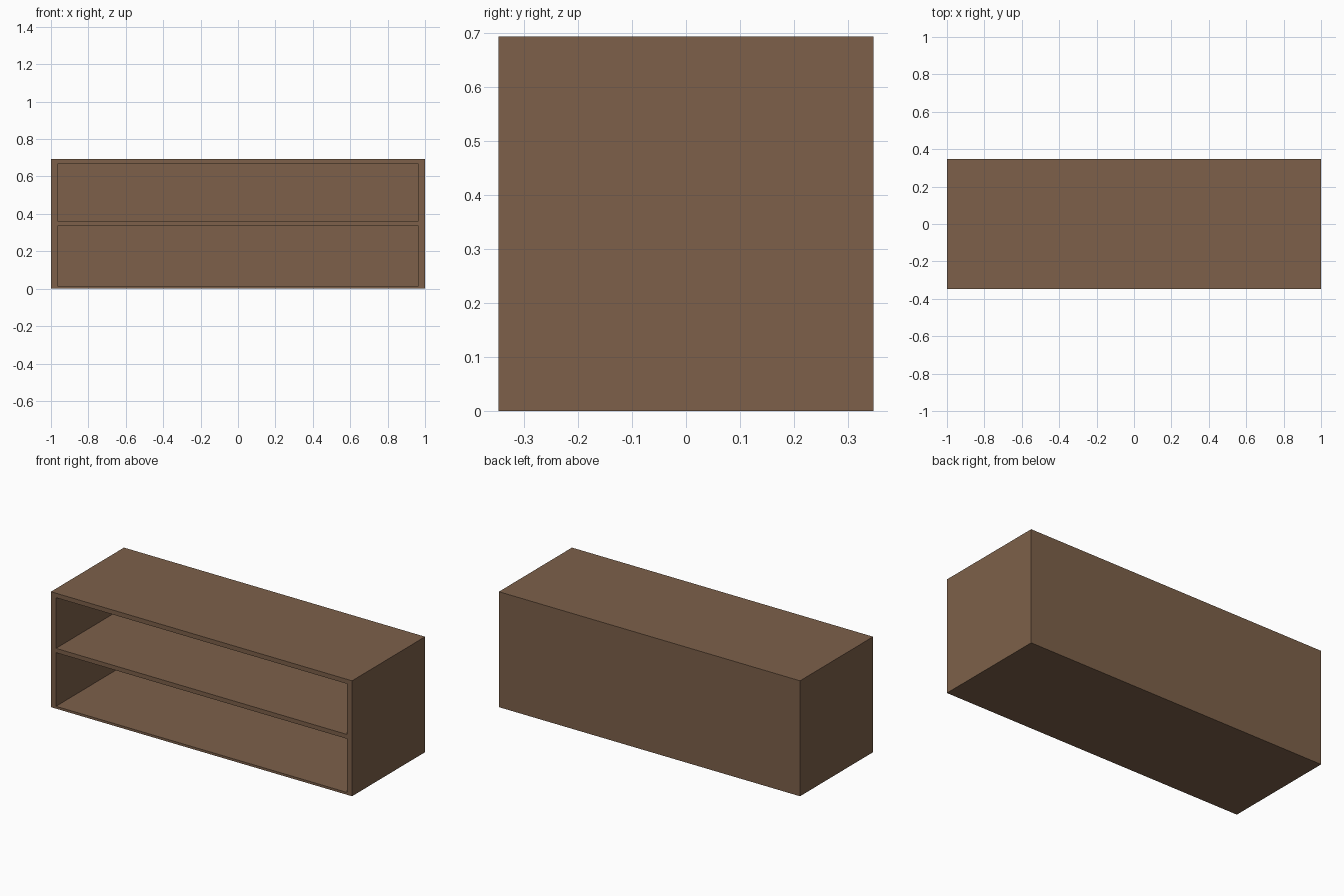
import bpy

if "Cube" in bpy.data.objects:
    bpy.data.objects.remove(bpy.data.objects["Cube"])

W, D, H = 2.0, 0.693, 0.693      # overall size
SIDE, BACK = 0.034, 0.02         # board thicknesses

wood = bpy.data.materials.new("brown_wood")
wood.diffuse_color = (0.205, 0.118, 0.068, 1.0)
wood.use_nodes = True
wood.node_tree.nodes["Principled BSDF"].inputs["Base Color"].default_value = wood.diffuse_color


def box(name, lo, hi):
    """Axis-aligned box between two corners."""
    bpy.ops.mesh.primitive_cube_add(size=1, location=[(a + b) / 2 for a, b in zip(lo, hi)])
    ob = bpy.context.object
    ob.name = name
    ob.scale = [b - a for a, b in zip(lo, hi)]
    bpy.ops.object.transform_apply(location=True, rotation=False, scale=True)
    return ob


# Cabinet: one solid block, hollowed from the front
cabinet = box("shelf_cabinet", (-W / 2, -D / 2, 0), (W / 2, D / 2, H))
cabinet.data.materials.append(wood)

# Lower and upper open compartments, leaving the middle shelf and back panel
for name, z0, z1 in (("lower_opening", 0.014, 0.336), ("upper_opening", 0.362, 0.666)):
    cutter = box(name, (-W / 2 + SIDE, -D / 2 - 0.1, z0), (W / 2 - SIDE, D / 2 - BACK, z1))
    cutter.hide_render = True
    cutter.data.materials.append(wood)
    mod = cabinet.modifiers.new(name, 'BOOLEAN')
    mod.object = cutter
    mod.operation = 'DIFFERENCE'
    mod.solver = 'EXACT'
    bpy.context.view_layer.objects.active = cabinet
    bpy.ops.object.modifier_apply(modifier=mod.name)
    bpy.data.objects.remove(cutter)
